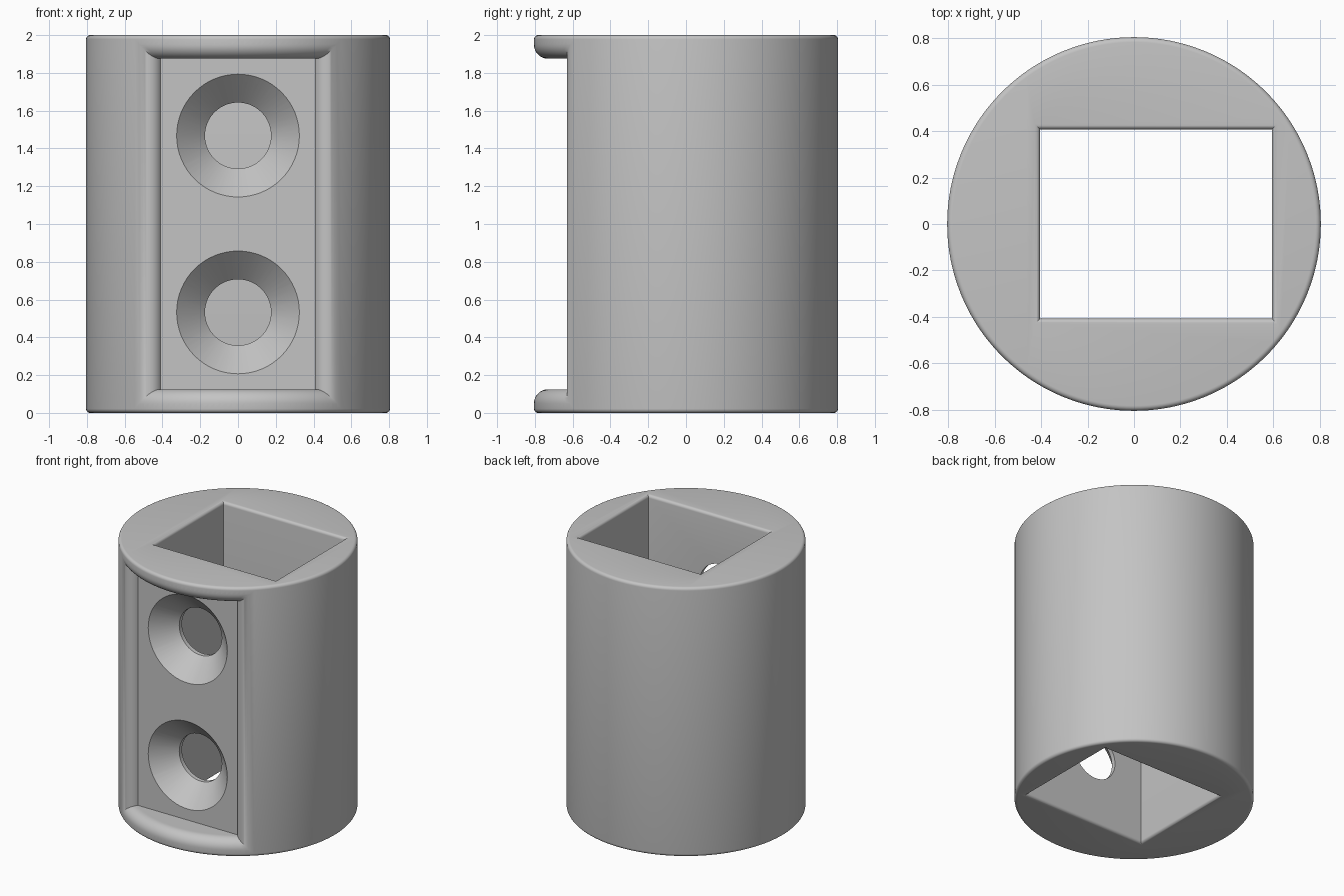
import bpy, bmesh, math

if "Cube" in bpy.data.objects:
    bpy.data.objects.remove(bpy.data.objects["Cube"])

RAD, HEIGHT, MID = 0.805, 2.0, 1.0
FLOOR_Y = -0.59          # front recess floor
FILLET = 0.075           # rounding of the recess edge
LIP_H = 0.875            # half height of the recess
SMALL = 0.022            # rounding of rims

grey = bpy.data.materials.new("plain grey")
grey.diffuse_color = (0.55, 0.55, 0.55, 1)
grey.use_nodes = True
grey.node_tree.nodes["Principled BSDF"].inputs["Base Color"].default_value = grey.diffuse_color


def loft(name, rings, caps=True):
    """Skin closed rings of points; optionally cap both ends."""
    bm = bmesh.new()
    vs = [[bm.verts.new(p) for p in ring] for ring in rings]
    n = len(vs[0])
    for a, b in zip(vs, vs[1:]):
        for i in range(n):
            j = (i + 1) % n
            bm.faces.new((a[i], a[j], b[j], b[i]))
    if caps is True:
        bm.faces.new(vs[0])
        bm.faces.new(vs[-1])
    else:                 # strip caps: each top point pairs with the one below
        for ring in (vs[0], vs[-1]):
            for i in range(n // 2 - 1):
                bm.faces.new((ring[i], ring[i + 1], ring[n - 2 - i], ring[n - 1 - i]))
    bmesh.ops.remove_doubles(bm, verts=bm.verts, dist=1e-5)
    bmesh.ops.recalc_face_normals(bm, faces=bm.faces)
    me = bpy.data.meshes.new(name)
    bm.to_mesh(me)
    bm.free()
    ob = bpy.data.objects.new(name, me)
    bpy.context.collection.objects.link(ob)
    return ob


def circle(r, z, n=160):
    return [(r * math.cos(2 * math.pi * i / n), r * math.sin(2 * math.pi * i / n), z)
            for i in range(n)]


# Round body with softened rims
quarter = [math.pi / 2 * k / 5 for k in range(6)]
rim = [(RAD - SMALL + SMALL * math.sin(a), SMALL - SMALL * math.cos(a)) for a in quarter]
profile = rim + [(r, HEIGHT - z) for r, z in reversed(rim)]
body = loft("round_body", [circle(r, z) for r, z in profile])
body.data.materials.append(grey)


# Square through-hole, offset to the right, flared at both ends
def rect(off, z):
    x0, x1, y = -0.405 - off, 0.595 + off, 0.408 + off
    return [(x0, -y, z), (x1, -y, z), (x1, y, z), (x0, y, z)]


flare = [(SMALL - SMALL * math.sin(a), SMALL - SMALL * math.cos(a)) for a in quarter]
ends = [(SMALL, -0.1)] + flare
square = loft("square_hole_cutter", [rect(o, z) for o, z in ends]
              + [rect(o, HEIGHT - z) for o, z in reversed(ends)])


# Front recess with rounded edge, lofted from the floor outwards
def recess_ring(x, h, r=None, m=40):
    top = []
    for i in range(m + 1):
        px = -x + 2 * x * i / m
        py = FLOOR_Y if r is None else -math.sqrt(r * r - px * px)
        top.append((px, py, MID + h))
    return top + [(px, py, MID - h) for px, py, _ in reversed(top)]


cx = 0.475
cy = -math.sqrt((RAD - FILLET) ** 2 - cx ** 2)
a0 = math.pi + math.asin((cy - FLOOR_Y) / FILLET)       # where the arc meets the floor
a1 = 2 * math.pi + math.atan2(cy, cx)                   # where it meets the cylinder
rings = [recess_ring(cx + FILLET * math.cos(a0), LIP_H)]
for k in range(13):
    a = a0 + (a1 - a0) * k / 12
    x, y = cx + FILLET * math.cos(a), cy + FILLET * math.sin(a)
    r = math.hypot(x, y)
    t = min(max(r - (RAD - FILLET), 0), FILLET)
    rings.append(recess_ring(x, LIP_H + FILLET - math.sqrt(FILLET ** 2 - t * t), r))
rings.append(recess_ring(x * 1.15, LIP_H + FILLET, RAD * 1.15))
recess = loft("recess_cutter", rings, caps=False)

# Two countersunk screw holes in the front wall
cutters = [square, recess]
for dz in (-0.468, 0.468):
    prof = [(0.325, -0.9), (0.325, FLOOR_Y), (0.175, -0.44), (0.175, -0.3)]
    cutters.append(loft("screw_hole_cutter", [
        [(px, y, MID + dz + pz) for px, pz, _ in circle(r, 0, 64)] for r, y in prof]))

# Cut the body and keep the result as plain mesh
for c in cutters:
    mod = body.modifiers.new("cut", 'BOOLEAN')
    mod.operation, mod.solver, mod.object = 'DIFFERENCE', 'EXACT', c
dg = bpy.context.evaluated_depsgraph_get()
dg.update()
mesh = bpy.data.meshes.new_from_object(body.evaluated_get(dg))
body.modifiers.clear()
body.data = mesh
mesh.materials.clear()
mesh.materials.append(grey)
for p in mesh.polygons:
    p.material_index = 0
for c in cutters:
    bpy.data.objects.remove(c)

bpy.ops.object.select_all(action='DESELECT')
bpy.context.view_layer.objects.active = body
body.select_set(True)
bpy.ops.object.shade_smooth_by_angle(angle=math.radians(28))
